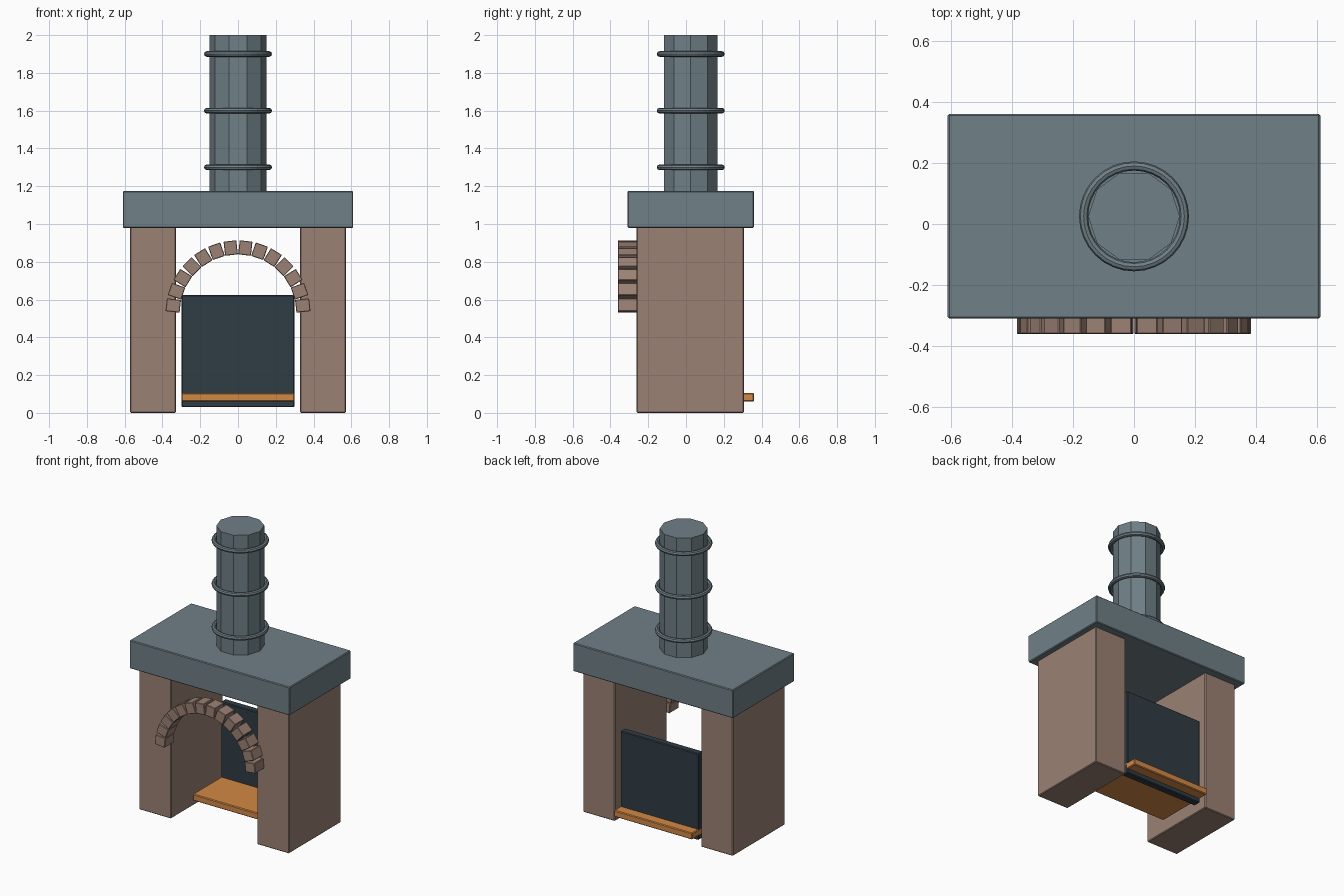
import bpy, math

if "Cube" in bpy.data.objects:
    bpy.data.objects.remove(bpy.data.objects["Cube"])

def material(name, rgb):
    m = bpy.data.materials.new(name)
    m.diffuse_color = (*rgb, 1)
    m.use_nodes = True
    m.node_tree.nodes["Principled BSDF"].inputs["Base Color"].default_value = m.diffuse_color
    return m

BRICK = material("brick", (0.33, 0.22, 0.175))
SLATE = material("slate", (0.16, 0.215, 0.24))
IRON = material("dark_iron", (0.03, 0.045, 0.058))
EMBER = material("ember", (0.65, 0.25, 0.06))

def finish(ob, name, mat):
    ob.name = name
    ob.data.materials.append(mat)
    return ob

def box(name, mat, lo, hi, bevel=0.005, tilt=0):
    """Box between two corners, softly bevelled, optionally turned about y."""
    centre = [(a + b) / 2 for a, b in zip(lo, hi)]
    bpy.ops.mesh.primitive_cube_add(size=1, location=centre)
    ob = finish(bpy.context.object, name, mat)
    ob.scale = [b - a for a, b in zip(lo, hi)]
    bpy.ops.object.transform_apply(location=False, rotation=False, scale=True)
    ob.rotation_euler.y = tilt
    mod = ob.modifiers.new("edge", 'BEVEL')
    mod.width, mod.segments = bevel, 1
    return ob

# Side pillars and mantel slab
for side, s in (("left", -1), ("right", 1)):
    x0, x1 = sorted((s * 0.328, s * 0.572))
    box(side + "_pillar", BRICK, (x0, -0.262, 0), (x1, 0.307, 0.985))
box("mantel_slab", SLATE, (-0.61, -0.31, 0.98), (0.61, 0.36, 1.175))

# Firebox back plate and glowing hearth shelf
box("back_plate", IRON, (-0.298, 0.24, 0.03), (0.298, 0.29, 0.625))
box("ember_shelf", EMBER, (-0.298, -0.068, 0.06), (0.298, 0.36, 0.105))

# Arch of separate bricks
COUNT, RADIUS, ARCH_Z = 14, 0.345, 0.53
for i in range(COUNT):
    a = math.pi * (i + 0.5) / COUNT
    x, z = RADIUS * math.cos(a), ARCH_Z + RADIUS * math.sin(a)
    box(f"arch_brick_{i + 1}", BRICK, (x - 0.0375, -0.36, z - 0.034),
        (x + 0.0375, -0.26, z + 0.034), 0.003, -a)

# Ten-sided chimney with three bands
bpy.ops.mesh.primitive_cylinder_add(vertices=10, radius=0.15, depth=0.83,
                                    location=(0, 0.025, 1.585), rotation=(0, 0, math.pi / 2))
finish(bpy.context.object, "chimney", SLATE)
for i in range(3):
    bpy.ops.mesh.primitive_torus_add(major_radius=0.165, minor_radius=0.015,
                                     major_segments=32, minor_segments=8,
                                     location=(0, 0.025, 1.3 + 0.3 * i))
    finish(bpy.context.object, f"chimney_band_{i + 1}", SLATE)
